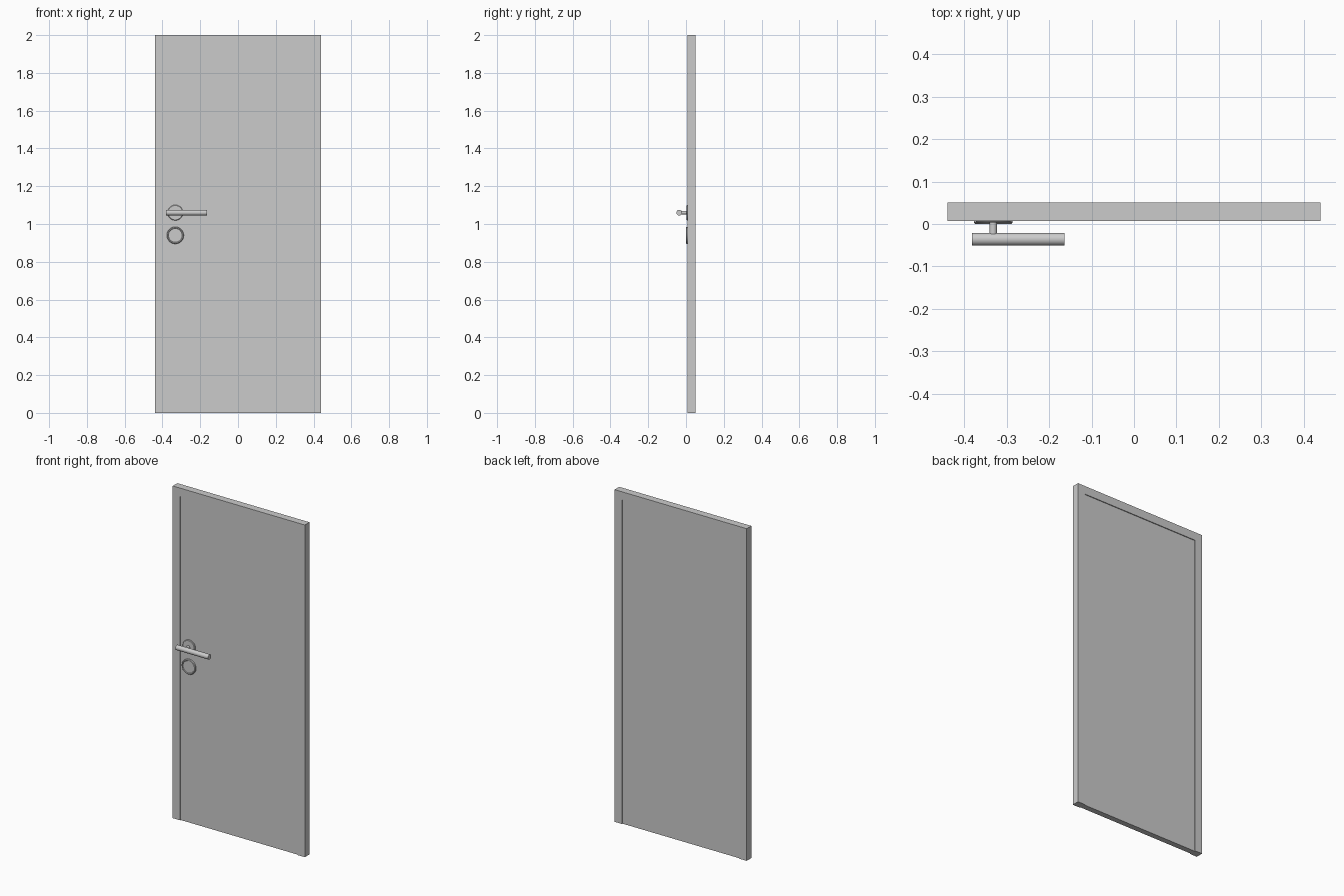
import bpy, bmesh, math
from mathutils import Matrix

if "Cube" in bpy.data.objects:
    bpy.data.objects.remove(bpy.data.objects["Cube"])

FRONT, BACK = 0.007, 0.051      # faces of the door slab in y
HX = -0.332                     # handle column in x


def box(name, lo, hi):
    bm = bmesh.new()
    bmesh.ops.create_cube(bm, size=1)
    for v in bm.verts:
        v.co = [lo[i] + (v.co[i] + 0.5) * (hi[i] - lo[i]) for i in range(3)]
    me = bpy.data.meshes.new(name)
    bm.to_mesh(me)
    bm.free()
    ob = bpy.data.objects.new(name, me)
    bpy.context.collection.objects.link(ob)
    return ob


def lathe(name, profile, matrix, steps=48):
    """Spin (radius, height) points round local z, then place with matrix."""
    bm = bmesh.new()
    verts = [bm.verts.new((r, 0, h)) for r, h in profile]
    edges = [bm.edges.new(p) for p in zip(verts, verts[1:])]
    bmesh.ops.spin(bm, geom=verts + edges, cent=(0, 0, 0), axis=(0, 0, 1),
                   angle=2 * math.pi, steps=steps)
    bmesh.ops.remove_doubles(bm, verts=bm.verts, dist=1e-5)
    bm.transform(matrix)
    bmesh.ops.recalc_face_normals(bm, faces=bm.faces)
    me = bpy.data.meshes.new(name)
    bm.to_mesh(me)
    bm.free()
    ob = bpy.data.objects.new(name, me)
    bpy.context.collection.objects.link(ob)
    bpy.ops.object.select_all(action='DESELECT')
    ob.select_set(True)
    bpy.context.view_layer.objects.active = ob
    bpy.ops.object.shade_smooth_by_angle(angle=math.radians(35))
    return ob


# Door slab with a shallow panel recess on both faces, open at the bottom
door = box("door_slab", (-0.44, FRONT, 0), (0.44, BACK, 2))
depth = 0.005
for side, y0, y1 in (("front", -0.1, FRONT + depth), ("back", BACK - depth, 0.1)):
    cutter = box(side + "_recess_cutter", (-0.39, y0, -0.1), (0.39, y1, 1.95))
    cutter.hide_render = True
    mod = door.modifiers.new(side + "_recess", 'BOOLEAN')
    mod.operation = 'DIFFERENCE'
    mod.solver = 'EXACT'
    mod.object = cutter
    bpy.context.view_layer.objects.active = door
    bpy.ops.object.modifier_apply(modifier=mod.name)
    bpy.data.objects.remove(cutter)

base = FRONT + depth            # recessed panel surface
to_front = Matrix.Rotation(math.pi / 2, 4, 'X')   # local z -> -y


def on_door(z):
    return Matrix.Translation((HX, base, z)) @ to_front


# Handle rosette, lock rosette with raised rim, and stem
lathe("handle_rosette", [(0.041, 0), (0.041, 0.006), (0.038, 0.009), (0, 0.009)],
      on_door(1.06))
lathe("lock_rosette", [(0.045, 0), (0.045, 0.009), (0.042, 0.012), (0.038, 0.012),
                       (0.036, 0.009), (0, 0.009)], on_door(0.94))
lathe("handle_stem", [(0.009, 0.008), (0.009, 0.045)], on_door(1.06), 24)

# Round lever bar
lathe("handle_lever", [(0, 0), (0.015, 0), (0.015, 0.218), (0, 0.218)],
      Matrix.Translation((-0.382, -0.036, 1.06)) @ Matrix.Rotation(math.pi / 2, 4, 'Y'), 32)
